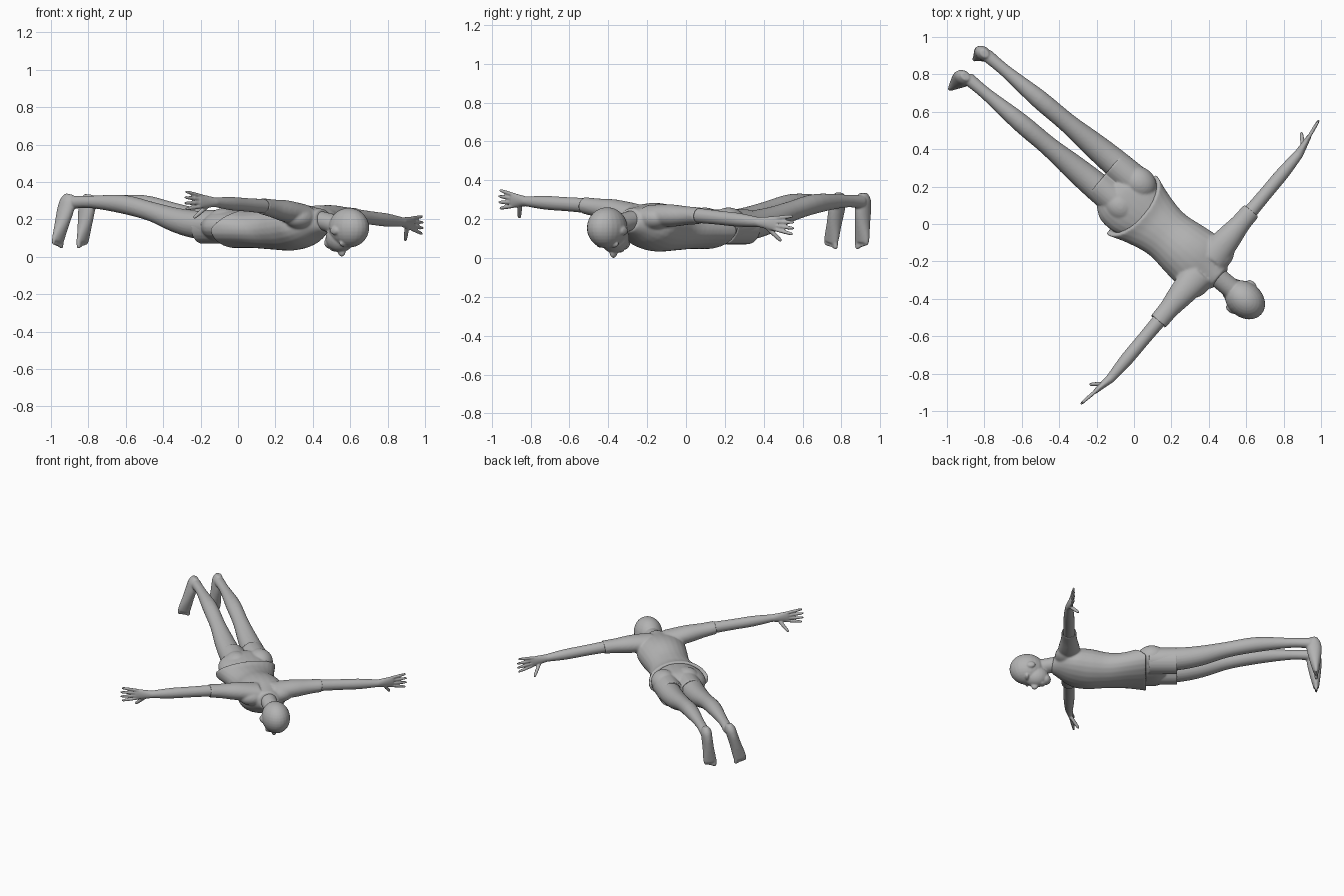
import bpy, bmesh, math
from mathutils import Vector, Matrix

default_cube = bpy.data.objects.get("Cube")
if default_cube:
    bpy.data.objects.remove(default_cube, do_unlink=True)

# Parts are laid out along the body: x to its right, y to the crown, z up.
# Every object is then turned to lie diagonally on the ground.
HEADING = math.radians(230)
PLACE = Vector((.045, .054, 0))
ACROSS = Vector((1, 0, 0))
ALONG = Vector((0, 1, 0))
UP = Vector((0, 0, 1))
SIDES = {"right": 1, "left": -1}

grey = bpy.data.materials.new("plain_grey")
grey.use_nodes = True
colour = (.45, .45, .45, 1)
grey.diffuse_color = colour
grey.node_tree.nodes["Principled BSDF"].inputs["Base Color"].default_value = colour


def curve_through(points, steps=4):
    """Catmull-Rom interpolation of section positions and radii."""
    result = []
    last = len(points) - 1
    for i in range(last):
        before, start = points[max(i - 1, 0)], points[i]
        end, after = points[i + 1], points[min(i + 2, last)]
        for step in range(steps):
            t = step / steps
            slope = (end - before) * t
            bend = (before * 2 - start * 5 + end * 4 - after) * t ** 2
            twist = (start * 3 - before - end * 3 + after) * t ** 3
            result.append(start + (slope + bend + twist) / 2)
    result.append(points[last])
    return result


def loft(bm, rows, side, hollow=False, segments=24):
    """Tube from rows of (x, y, z, width, depth); hollow sinks its last end."""
    rows = curve_through([Vector(row) for row in rows])
    last = len(rows) - 1
    sections = []
    for i, row in enumerate(rows):
        tangent = Vector((rows[min(i + 1, last)] - rows[max(i - 1, 0)])[:3]).normalized()
        wide = (side - tangent * side.dot(tangent)).normalized()
        sections.append((Vector(row[:3]), wide * row[3], tangent.cross(wide) * row[4]))
    if hollow:
        centre, wide, deep = sections[-1]
        sections.append((centre, wide * .87, deep * .87))
        sections.append((centre - tangent * .05, wide * .75, deep * .75))
    rings = []
    for centre, wide, deep in sections:
        ring = []
        for k in range(segments):
            angle = math.tau * k / segments
            ring.append(bm.verts.new(centre + wide * math.cos(angle) + deep * math.sin(angle)))
        rings.append(ring)
    for ring, following in zip(rings, rings[1:]):
        for k in range(segments):
            n = (k + 1) % segments
            bm.faces.new((ring[k], ring[n], following[n], following[k]))
    bm.faces.new(rings[0])
    bm.faces.new(rings[-1])


def blob(bm, centre, size):
    """Ellipsoid."""
    matrix = Matrix.LocRotScale(Vector(centre), None, Vector(size))
    bmesh.ops.create_uvsphere(bm, u_segments=24, v_segments=16, radius=1, matrix=matrix)


def digit(bm, start, end, radius):
    """Finger or toe with a rounded tip."""
    rows = []
    for place, scale in ((0, 1), (.5, 1), (.9, .8), (1, .4)):
        rows.append((*start.lerp(end, place), radius * scale, radius * scale))
    loft(bm, rows, Vector((1, 1, 0)), segments=10)


def finish(bm, name, voxel, smoothing):
    """Blend the overlapping pieces into one smooth skin and turn it in place."""
    bmesh.ops.recalc_face_normals(bm, faces=bm.faces)
    mesh = bpy.data.meshes.new(name)
    bm.to_mesh(mesh)
    bm.free()
    mesh.materials.append(grey)
    part = bpy.data.objects.new(name, mesh)
    part.location = PLACE
    part.rotation_euler.z = HEADING
    bpy.context.collection.objects.link(part)
    blend = part.modifiers.new("Blend", "REMESH")
    blend.mode = "VOXEL"
    blend.voxel_size = voxel
    blend.use_smooth_shade = True
    soften = part.modifiers.new("Soften", "SMOOTH")
    soften.factor = .5
    soften.iterations = smoothing


def arm_point(side, reach, forward=.435, drop=0):
    """Point along an arm; the right arm is raised and the left one lowered."""
    return Vector((side * reach, forward, .25 + (side * .068 - .015) * reach - drop))


def leg_x(side, spread=.08):
    """Legs swing slightly to the left of the trunk."""
    return side * spread - .035


# Head and neck
bm = bmesh.new()
loft(bm, [(0, .46, .2, .06, .055), (0, .54, .19, .054, .05), (0, .67, .16, .055, .055)], ACROSS)
skull, jaw, chin = (0, .715, .155), (0, .655, .1), (0, .59, .075)
nose, lips = (0, .665, .028), (0, .615, .042)
blob(bm, skull, (.094, .118, .106))
blob(bm, jaw, (.068, .085, .075))
blob(bm, chin, (.04, .034, .034))
blob(bm, nose, (.016, .024, .028))
blob(bm, lips, (.028, .02, .014))
for side in SIDES.values():
    ear, brow = (side * .09, .69, .14), (side * .035, .715, .072)
    blob(bm, ear, (.014, .03, .022))
    blob(bm, brow, (.04, .016, .02))
finish(bm, "head", .005, 6)

# Arms with hands
for name, side in SIDES.items():
    bm = bmesh.new()
    rows = [(*arm_point(side, reach), radius, radius)
            for reach, radius in ((.3, .04), (.5, .036), (.65, .035), (.78, .025))]
    loft(bm, rows, ALONG)
    wrist, knuckle = arm_point(side, .78), arm_point(side, .89, .417)
    palm = [(*wrist.lerp(knuckle, t), .025 - .013 * t, .025 + .015 * t) for t in (0, .5, 1)]
    loft(bm, palm, ALONG)
    tip = arm_point(side, .995, .4)
    for finger in range(4):
        spread = finger - 1.5
        reach = 1 - .07 * abs(spread)
        root = knuckle.lerp(tip, -.15) + UP * spread * .019
        digit(bm, root, knuckle.lerp(tip, reach) + UP * spread * .031, .01)
    digit(bm, arm_point(side, .82, drop=.01), arm_point(side, .88, .37, .09), .012)
    finish(bm, name + "_arm", .005, 2)

# Legs with feet
LEG_PROFILE = ((-.1, .16, .08), (-.3, .17, .075), (-.45, .195, .066), (-.62, .24, .052),
               (-.82, .28, .05), (-1.05, .293, .033), (-1.18, .29, .035))
FOOT_PROFILE = ((.333, .02, .025), (.3, .035, .045), (.25, .036, .05),
                (.18, .038, .04), (.11, .044, .025), (.08, .042, .018))
for name, side in SIDES.items():
    bm = bmesh.new()
    loft(bm, [(leg_x(side), y, z, radius, radius) for y, z, radius in LEG_PROFILE], ACROSS)
    # Both feet hang down and slant to the right
    slant = .2 + .1 * side
    foot = [(leg_x(side) + slant * (.33 - z), z * .08 - 1.225, z, wide, deep)
            for z, wide, deep in FOOT_PROFILE]
    loft(bm, foot, ACROSS)
    ball = Vector(foot[-1][:3])
    for toe in range(5):
        root = ball + ACROSS * side * (toe - 2) * .016 + UP * .015
        end = root - UP * (.05 - .005 * toe)
        digit(bm, root, end, .009 if toe else .013)
    finish(bm, name + "_leg", .006, 4)

# Shorts: hips and two open legs
bm = bmesh.new()
hips = ((.04, .14, .08), (-.06, .172, .09), (-.15, .168, .09), (-.21, .13, .07))
loft(bm, [(0, y, .16, wide, deep) for y, wide, deep in hips], ACROSS)
for side in SIDES.values():
    buttock = (leg_x(side), -.12, .18)
    blob(bm, buttock, (.085, .1, .08))
    loft(bm, [(leg_x(side, .07), y, .16, .086, .09) for y in (-.1, -.2, -.29)], ACROSS, hollow=True)
finish(bm, "shorts", .006, 8)

# Shirt: trunk with flared hem, two open sleeves
bm = bmesh.new()
trunk = ((.54, .195, .066, .062), (.49, .185, .11, .08), (.4, .167, .165, .115), (.3, .157, .16, .125),
         (.17, .147, .145, .108), (.04, .147, .17, .1), (-.08, .15, .21, .105))
loft(bm, [(0, *section) for section in trunk], ACROSS, hollow=True)
# The hem rides up over the lower back
for vert in bm.verts:
    rise = max(vert.co.z - .15, 0) * .9
    vert.co.y += rise * min(max((.1 - vert.co.y) / .18, 0), 1)
for side in SIDES.values():
    sleeve = ((.05, .085, .055), (.19, .07, .058), (.3, .054, .048), (.39, .051, .043))
    rows = [(*arm_point(side, reach, drop=.08 * (.39 - reach)), wide, deep)
            for reach, wide, deep in sleeve]
    loft(bm, rows, ALONG, hollow=True)
    shoulder = (side * .09, .455, .205)
    blob(bm, shoulder, (.1, .075, .06))
finish(bm, "shirt", .006, 14)
